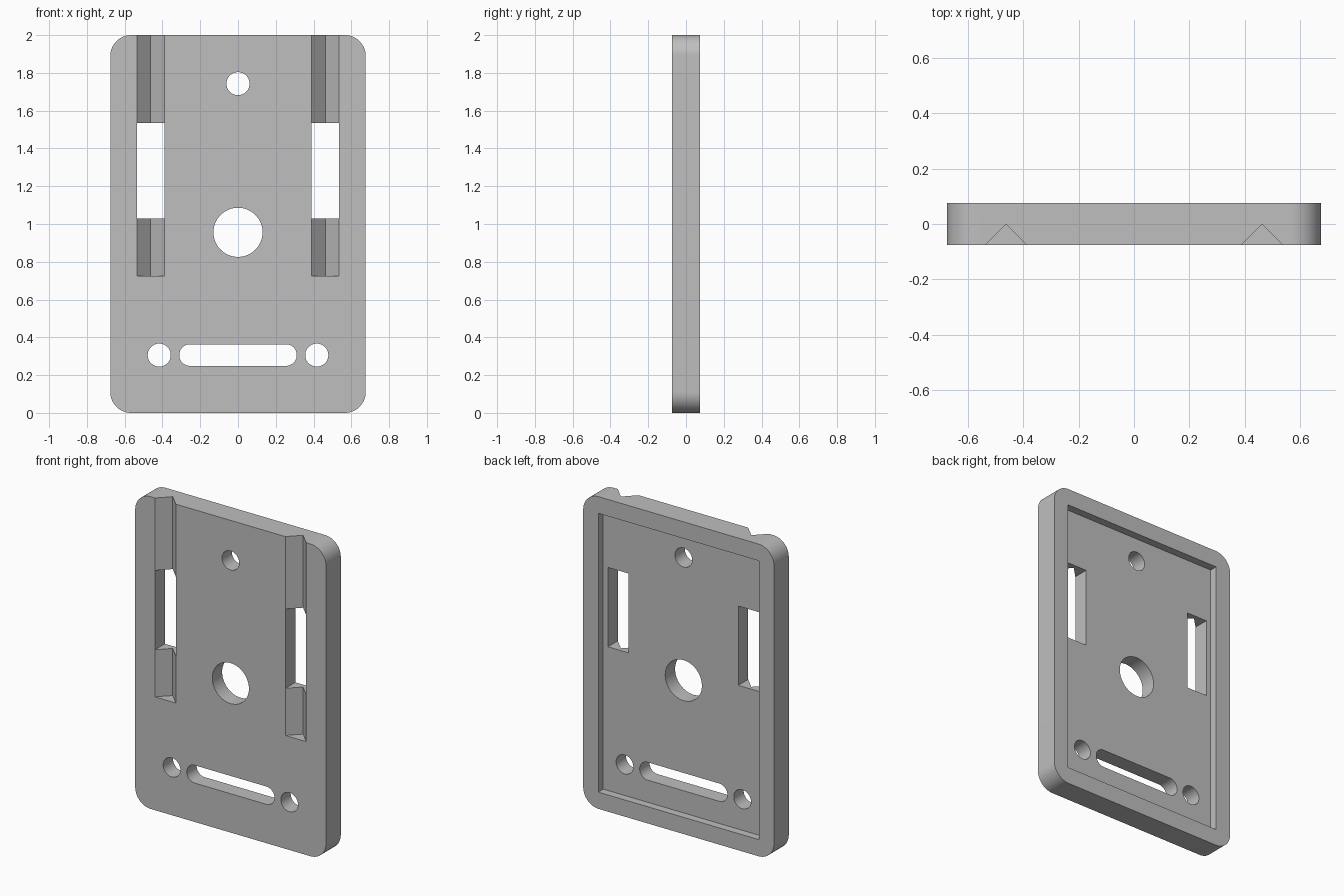
import bpy, bmesh, math
from mathutils import Vector

cube = bpy.data.objects.get("Cube")
if cube:
    bpy.data.objects.remove(cube, do_unlink=True)

W, H, T = 0.676, 2.0, 0.075      # half width, height, half thickness
RIM, FLOOR = 0.107, 0.025        # rim width and recess floor depth
GROOVE_X, GROOVE_R = 0.462, 0.074

grey = bpy.data.materials.new("light grey")
grey.use_nodes = True
grey.diffuse_color = (0.52, 0.52, 0.52, 1)
grey.node_tree.nodes["Principled BSDF"].inputs["Base Color"].default_value = (0.52, 0.52, 0.52, 1)


def prism(name, points, sweep):
    """Solid made by sweeping a flat outline along a vector."""
    bm = bmesh.new()
    face = bm.faces.new([bm.verts.new(p) for p in points])
    new = bmesh.ops.extrude_face_region(bm, geom=[face])["geom"]
    bmesh.ops.translate(bm, vec=Vector(sweep),
                        verts=[g for g in new if isinstance(g, bmesh.types.BMVert)])
    bmesh.ops.recalc_face_normals(bm, faces=bm.faces)
    mesh = bpy.data.meshes.new(name)
    bm.to_mesh(mesh)
    bm.free()
    mesh.materials.append(grey)
    obj = bpy.data.objects.new(name, mesh)
    bpy.context.collection.objects.link(obj)
    return obj


def rounded(x0, x1, z0, z1, r, y, steps=16):
    """Rounded rectangle outline in the x-z plane."""
    centres = [(x1 - r, z1 - r), (x0 + r, z1 - r), (x0 + r, z0 + r), (x1 - r, z0 + r)]
    pts = []
    for q, (cx, cz) in enumerate(centres):
        for i in range(steps + 1):
            a = (q + i / steps) * math.pi / 2
            p = Vector((cx + r * math.cos(a), y, cz + r * math.sin(a)))
            if not pts or (p - pts[-1]).length > 1e-5:
                pts.append(p)
    if (pts[0] - pts[-1]).length < 1e-5:
        pts.pop()
    return pts


def box(name, x0, x1, z0, z1, y0, y1):
    return prism(name, [(x0, y0, z0), (x1, y0, z0), (x1, y0, z1), (x0, y0, z1)],
                 (0, y1 - y0, 0))


def slot(name, x, z, r, half=0.0):
    """Round hole, or a long slot when half is above zero."""
    return prism(name, rounded(x - half - r, x + half + r, z - r, z + r, r, -0.2),
                 (0, 0.4, 0))


# Plate with rounded corners
plate = prism("mounting_plate", rounded(-W, W, 0, H, 0.11, -T), (0, 2 * T, 0))

# Back recess
cutters = [box("back_recess", -W + RIM, W - RIM, RIM, H - RIM, FLOOR, 0.2)]

# V grooves in the front, each with a window through it
for s in (-1, 1):
    x, out = s * GROOVE_X, 0.1
    half = GROOVE_R + out - T
    cutters.append(prism("groove", [(x, -T + GROOVE_R, 0.726), (x - half, -out, 0.726),
                                    (x + half, -out, 0.726)], (0, 0, 1.5)))
    w = GROOVE_R - 0.0005
    cutters.append(box("window", x - w, x + w, 1.028, 1.536, -0.2, 0.2))
    cutters.append(slot("lower_hole", s * 0.417, 0.306, 0.061))

# Central holes and the long slot
cutters.append(slot("top_hole", 0, 1.743, 0.061))
cutters.append(slot("centre_hole", 0, 0.956, 0.13))
cutters.append(slot("long_slot", 0, 0.306, 0.057, 0.254))

for c in cutters:
    c.hide_render = True
    mod = plate.modifiers.new(c.name, "BOOLEAN")
    mod.operation, mod.solver, mod.object = "DIFFERENCE", "EXACT", c

# Bake the cuts and drop the cutters
deps = bpy.context.evaluated_depsgraph_get()
mesh = bpy.data.meshes.new_from_object(plate.evaluated_get(deps))
plate.modifiers.clear()
plate.data = mesh
for c in cutters:
    bpy.data.objects.remove(c, do_unlink=True)

bpy.ops.object.select_all(action="DESELECT")
plate.select_set(True)
bpy.context.view_layer.objects.active = plate
bpy.ops.object.shade_smooth_by_angle(angle=math.radians(30))
